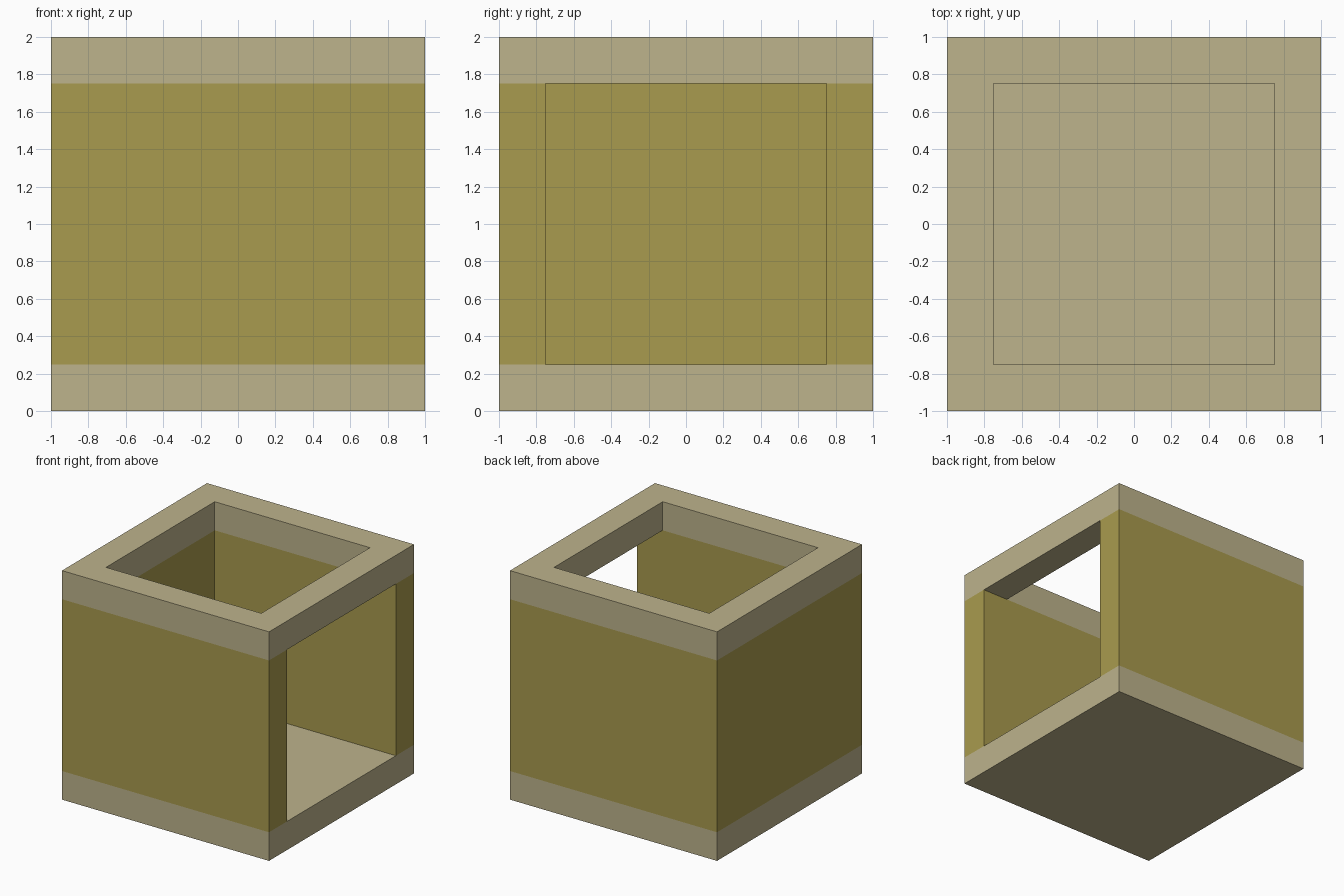
import bpy, bmesh
from mathutils import Vector

cube = bpy.data.objects.get("Cube")
if cube:
    bpy.data.objects.remove(cube, do_unlink=True)


def srgb(r, g, b):
    def lin(c):
        c /= 255
        return c / 12.92 if c <= 0.04045 else ((c + 0.055) / 1.055) ** 2.4
    return (lin(r), lin(g), lin(b), 1)


def material(name, color):
    m = bpy.data.materials.new(name)
    m.use_nodes = True
    m.diffuse_color = color
    bsdf = m.node_tree.nodes["Principled BSDF"]
    bsdf.inputs["Base Color"].default_value = color
    bsdf.inputs["Roughness"].default_value = 0.8
    return m


beige = material("pale beige", srgb(189, 179, 140))
ochre = material("ochre yellow", srgb(169, 155, 78))

# The box is divided by its wall thickness into three cells per axis
HALF, INNER = 1.0, 0.75
CUTS = (-HALF, -INNER, INNER, HALF)


def solid(cell):
    i, j, k = cell
    if min(cell) < 0 or max(cell) > 2:
        return False
    cavity = i == 1 and j == 1 and k > 0        # hollow, open at the top
    window = i == 2 and j == 1 and k == 1       # opening in the left side
    return not (cavity or window)


def add_exposed_faces(bm, cell):
    """Add the faces of one cell that border empty space."""
    low = Vector([CUTS[c] for c in cell])
    high = Vector([CUTS[c + 1] for c in cell])
    for axis in range(3):
        u, v = (axis + 1) % 3, (axis + 2) % 3
        for step in (-1, 1):
            neighbour = list(cell)
            neighbour[axis] += step
            if solid(neighbour):
                continue
            corners = []
            for a, b in ((0, 0), (1, 0), (1, 1), (0, 1)):
                p = Vector((0, 0, HALF))
                p[axis] += (high if step > 0 else low)[axis]
                p[u] += (high if a else low)[u]
                p[v] += (high if b else low)[v]
                corners.append(bm.verts.new(p))
            bm.faces.new(corners if step > 0 else corners[::-1])


def build_layer(name, k, mat):
    bm = bmesh.new()
    for i in range(3):
        for j in range(3):
            if solid((i, j, k)):
                add_exposed_faces(bm, (i, j, k))
    bmesh.ops.remove_doubles(bm, verts=bm.verts, dist=0.0001)
    mesh = bpy.data.meshes.new(name)
    bm.to_mesh(mesh)
    bm.free()
    mesh.materials.append(mat)
    bpy.context.collection.objects.link(bpy.data.objects.new(name, mesh))


# Floor, walls with the side opening, and the open rim on top
build_layer("floor_slab", 0, beige)
build_layer("side_walls", 1, ochre)
build_layer("top_rim", 2, beige)
